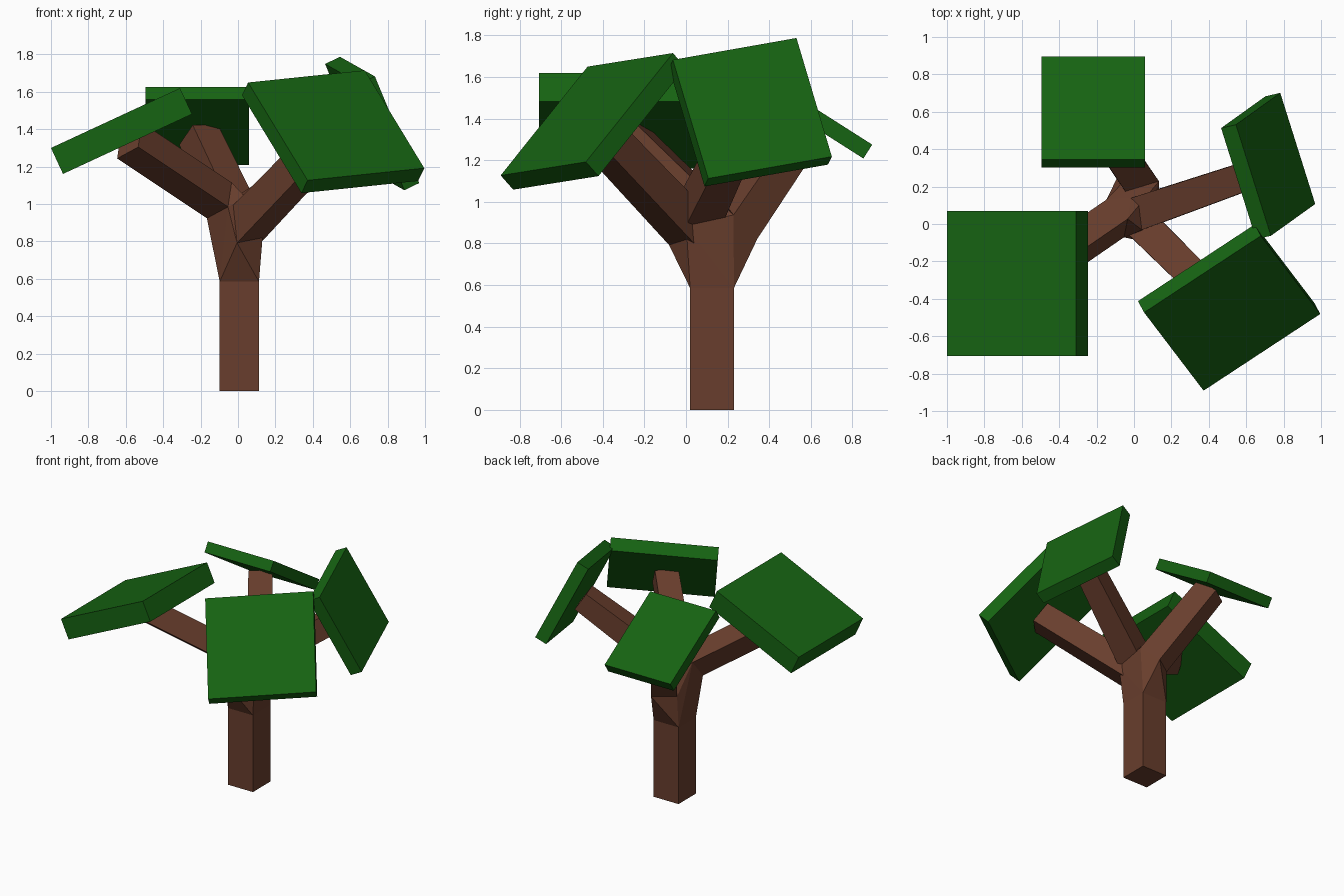
import bpy, bmesh
from mathutils import Vector, Matrix
from math import radians

if "Cube" in bpy.data.objects:
    bpy.data.objects.remove(bpy.data.objects["Cube"])


def material(name, color):
    m = bpy.data.materials.new(name)
    m.diffuse_color = color
    m.use_nodes = True
    m.node_tree.nodes["Principled BSDF"].inputs["Base Color"].default_value = m.diffuse_color
    return m


BARK = material("bark", (0.14, 0.048, 0.026, 1))
LEAF = material("leaf", (0.008, 0.125, 0.006, 1))


def hull(name, points, mat):
    """Flat-faced convex solid around the given points."""
    bm = bmesh.new()
    for p in points:
        bm.verts.new(p)
    res = bmesh.ops.convex_hull(bm, input=bm.verts)
    loose = [v for v in bm.verts if not v.link_faces]
    bmesh.ops.delete(bm, geom=loose, context='VERTS')
    bmesh.ops.dissolve_limit(bm, angle_limit=radians(1), verts=bm.verts, edges=bm.edges)
    bmesh.ops.recalc_face_normals(bm, faces=bm.faces)
    me = bpy.data.meshes.new(name)
    bm.to_mesh(me)
    bm.free()
    me.materials.append(mat)
    ob = bpy.data.objects.new(name, me)
    bpy.context.collection.objects.link(ob)
    return ob


def slab(name, centre, u, v, thick):
    """Leaf slab: centre and edge vectors of the outer face, thickness inward."""
    c, u, v = Vector(centre), Vector(u), Vector(v)
    n = u.cross(v).normalized() * thick
    hull(name, [c + u * i + v * j - n * k
                for i in (-.5, .5) for j in (-.5, .5) for k in (0, 1)], LEAF)


def ring(centre, axis, size, roll):
    """Square section across the axis."""
    d = axis.normalized()
    s = d.cross(Vector((0, 0, 1))).normalized()
    w = s.cross(d)
    rot = Matrix.Rotation(radians(roll), 3, d)
    return [Vector(centre) + rot @ (s * i + w * j) * size / 2
            for i in (-1, 1) for j in (-1, 1)]


def square(z):
    return [Vector((x, y, z)) for x in (-.098, .112) for y in (.02, .23)]


# trunk
hull("trunk", square(0) + square(.585), BARK)

# branches: base, tip, base size, tip size, roll
branches = {
    "left_branch": ((-.10, .03, 1.02), (-.58, -.30, 1.34), .165, .165, 25),
    "back_branch": ((.02, .235, .88), (-.21, .57, 1.37), .18, .165, 0),
    "right_branch": ((.06, .07, .96), (.67, .28, 1.39), .18, .15, 0),
    "front_branch": ((.02, .02, .865), (.475, -.43, 1.34), .18, .165, 0),
}
joint = square(.585)
for name, (a, b, s0, s1, roll) in branches.items():
    axis = Vector(b) - Vector(a)
    base = ring(a, axis, s0, roll)
    joint += base
    hull(name, base + ring(b, axis, s1, roll), BARK)

# fork where the branches leave the trunk
hull("fork", joint, BARK)

# leaf slabs
slab("left_leaves", (-.655, -.318, 1.46), (.69, 0, .32), (0, .775, 0), .153)
slab("back_leaves", (-.2175, .62, 1.45), (.555, 0, 0), (0, .55, -.35), .079)
slab("right_leaves", (.757, .319, 1.45), (.237, .17, -.57), (-.187, .594, .105), .09)
slab("front_leaves", (.525, -.477, 1.421), (.624, .41, .065), (-.318, .418, .523), .097)
